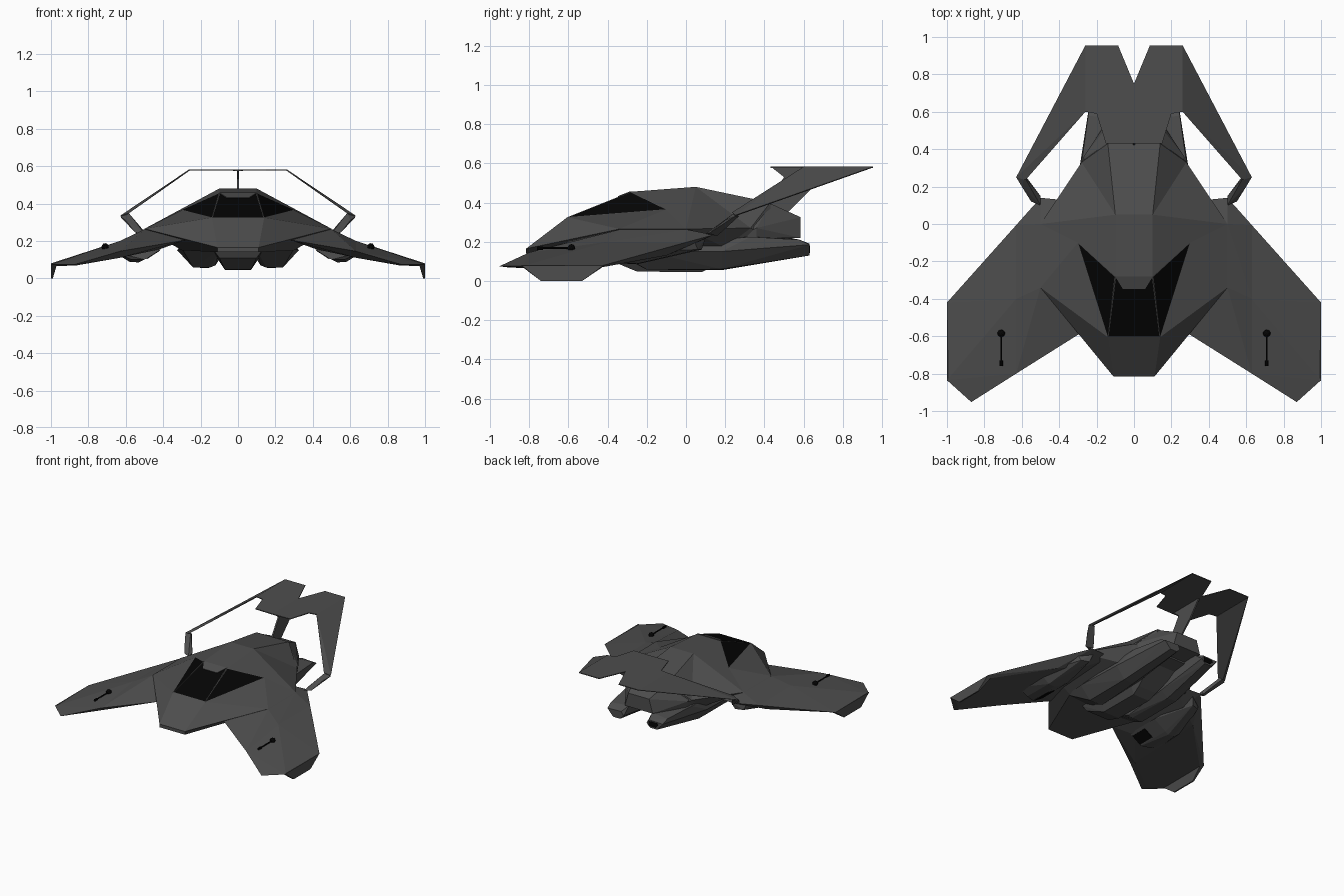
import bpy
import bmesh
import math
from mathutils import Matrix

cube = bpy.data.objects.get("Cube")
if cube:
    bpy.data.objects.remove(cube)


def material(name, value):
    mat = bpy.data.materials.new(name)
    mat.use_nodes = True
    colour = (value, value, value, 1)
    mat.diffuse_color = colour
    mat.node_tree.nodes["Principled BSDF"].inputs["Base Color"].default_value = colour
    return mat


GREY = material("hull_grey", 0.075)
BLACK = material("glass_black", 0.0015)


def finish(name, bm, mirror=False, mats=(GREY,)):
    """Turn a bmesh into an object, optionally mirrored across x."""
    bmesh.ops.recalc_face_normals(bm, faces=bm.faces[:])
    mesh = bpy.data.meshes.new(name)
    bm.to_mesh(mesh)
    bm.free()
    for mat in mats:
        mesh.materials.append(mat)
    obj = bpy.data.objects.new(name, mesh)
    bpy.context.collection.objects.link(obj)
    if mirror:
        mod = obj.modifiers.new("mirror", "MIRROR")
        mod.use_mirror_merge = False
    return obj


def hull(name, points, mirror=True):
    """Faceted convex solid around a few corner points."""
    bm = bmesh.new()
    for p in points:
        bm.verts.new(p)
    bmesh.ops.convex_hull(bm, input=bm.verts[:])
    loose = [v for v in bm.verts if not v.link_faces]
    bmesh.ops.delete(bm, geom=loose, context="VERTS")
    bmesh.ops.dissolve_limit(bm, angle_limit=0.01, verts=bm.verts[:], edges=bm.edges[:])
    return finish(name, bm, mirror)


def plate(name, points, push, mirror=True, mats=(GREY,)):
    """Flat outline pushed along a vector to give it thickness."""
    bm = bmesh.new()
    face = bm.faces.new([bm.verts.new(p) for p in points])
    new = bmesh.ops.extrude_face_region(bm, geom=[face], use_keep_orig=True)["geom"]
    moved = [g for g in new if isinstance(g, bmesh.types.BMVert)]
    bmesh.ops.translate(bm, verts=moved, vec=push)
    return finish(name, bm, mirror, mats)


# Fuselage: named corner points on one side, mirrored while building
corners = {
    "nose_top": (0.11, -0.815, 0.165), "nose_low": (0.11, -0.815, 0.14),
    "screen": (0.14, -0.605, 0.325), "roof": (0.1, -0.28, 0.455),
    "window": (0.3, -0.1, 0.365), "shoulder": (0.5, -0.34, 0.265),
    "hip": (0.5, 0, 0.265), "spine": (0.1, 0.05, 0.48),
    "flank": (0.28, 0.33, 0.27), "tail": (0.14, 0.43, 0.4),
    "tail_low": (0.2, 0.44, 0.2), "belly": (0.3, -0.35, 0.15),
    "belly_rear": (0.28, 0.2, 0.17),
}
side_faces = [
    "nose_top screen shoulder", "screen window shoulder", "screen roof window",
    "roof spine window", "spine hip window", "window hip shoulder",
    "spine flank hip", "spine tail flank", "nose_top shoulder belly nose_low",
    "shoulder hip belly_rear belly", "hip flank belly_rear",
    "flank tail_low belly_rear", "tail tail_low flank",
]
centre_loop = ("nose_low nose_top screen roof spine tail tail_low "
               "belly_rear belly nose_low").split()
bm = bmesh.new()
left = {k: bm.verts.new(p) for k, p in corners.items()}
right = {k: bm.verts.new((-p[0], p[1], p[2])) for k, p in corners.items()}
glass = []
for text in side_faces:
    for verts in (left, right):
        face = bm.faces.new([verts[k] for k in text.split()])
        if text == "screen roof window":
            glass.append(face)
for a, b in zip(centre_loop, centre_loop[1:]):
    face = bm.faces.new([left[a], left[b], right[b], right[a]])
    if (a, b) == ("screen", "roof"):
        glass.append(face)
bmesh.ops.recalc_face_normals(bm, faces=bm.faces[:])
bm.normal_update()
# Canopy glass set inside thin frames
bmesh.ops.inset_individual(bm, faces=glass, thickness=0.006)
for face in glass:
    face.material_index = 1
finish("fuselage", bm, mats=(GREY, BLACK))
plate("canopy_top_frame", [(0.1, -0.28, 0.452), (0.06, -0.345, 0.427),
                           (-0.06, -0.345, 0.427), (-0.1, -0.28, 0.452)],
      (0, -0.002, 0.006), mirror=False)

# Tapering rear body block
hull("rear_body", [(x * s, y, z) for s in (1, -1) for x, y, z in (
    (0.27, 0.2, 0.2), (0.27, 0.36, 0.27), (0.26, 0.36, 0.22), (0.13, 0.43, 0.395),
    (0.09, 0.585, 0.325), (0.12, 0.585, 0.22), (0.15, 0.2, 0.4))], mirror=False)

# Forward-swept wings: thick inner panel and thinner drooping outer panel
hull("inner_wing", [
    (0.28, -0.58, 0.205), (0.63, -0.8, 0.145), (0.63, -0.4, 0.2), (0.63, -0.006, 0.195),
    (0.5, 0.14, 0.235), (0.5, -0.34, 0.262), (0.5, 0, 0.263), (0.3, 0.12, 0.24),
    (0.42, -0.5, 0.155), (0.45, 0, 0.17), (0.63, -0.74, 0.11), (0.63, -0.1, 0.13)])
hull("outer_wing", [
    (0.63, -0.8, 0.145), (0.63, -0.4, 0.2), (0.63, -0.006, 0.195), (0.63, -0.74, 0.11),
    (0.63, -0.1, 0.13), (0.87, -0.952, 0.075), (1, -0.835, 0.075), (1, -0.42, 0.08),
    (0.87, -0.9, 0.068), (0.99, -0.8, 0.066), (0.99, -0.45, 0.066)])
hull("wing_tip_fin", [
    (1, -0.84, 0.08), (1, -0.42, 0.08), (0.97, -0.83, 0.068), (0.97, -0.43, 0.068),
    (1, -0.74, 0), (1, -0.53, 0), (0.99, -0.74, 0), (0.99, -0.53, 0)])

# Pods under the wings with a dark panel on the inboard slope
hull("wing_pod", [
    (0.4, -0.52, 0.165), (0.5, -0.52, 0.1), (0.57, -0.5, 0.1), (0.66, -0.5, 0.14),
    (0.4, -0.25, 0.165), (0.5, -0.25, 0.1), (0.53, -0.25, 0.085), (0.58, -0.25, 0.088),
    (0.66, -0.25, 0.15), (0.46, 0.1, 0.22), (0.48, 0.08, 0.16), (0.54, 0.06, 0.16),
    (0.56, 0.04, 0.21)])
plate("pod_intake_panel", [
    (0.42, -0.515, 0.152), (0.49, -0.515, 0.1065), (0.49, -0.38, 0.1065),
    (0.42, -0.38, 0.152)], (-0.003, 0, -0.004), mats=(BLACK,))

# Ventral keel pod and the two engine pods
hull("keel_pod", [(x * s, y, z) for s in (1, -1) for x, y, z in (
    (0.13, -0.42, 0.15), (0.1, -0.4, 0.11), (0.07, -0.25, 0.048), (0.12, -0.22, 0.12),
    (0.07, 0.08, 0.045), (0.12, 0.1, 0.12), (0.08, 0.15, 0.08), (0.12, 0.35, 0.2))],
    mirror=False)
hull("engine_pod", [
    (0.1, -0.38, 0.15), (0.3, -0.38, 0.16), (0.12, -0.2, 0.07), (0.15, -0.2, 0.058),
    (0.24, -0.2, 0.058), (0.325, -0.2, 0.15), (0.29, -0.2, 0.18),
    (0.1, 0.18, 0.1), (0.16, 0.18, 0.055), (0.24, 0.18, 0.06), (0.31, 0.18, 0.15),
    (0.28, 0.33, 0.225), (0.1, 0.2, 0.225), (0.245, 0.58, 0.21), (0.1, 0.56, 0.215),
    (0.1, 0.63, 0.16), (0.13, 0.63, 0.13), (0.19, 0.63, 0.13),
    (0.24, 0.63, 0.185), (0.12, 0.63, 0.19)])
plate("engine_nozzle", [
    (-0.12, 0.629, 0.142), (-0.18, 0.629, 0.142), (-0.2, 0.629, 0.165),
    (-0.19, 0.629, 0.18), (-0.12, 0.629, 0.18)], (0, 0.004, 0),
    mirror=False, mats=(BLACK,))

# Tail arch: notched top plate, sloping arms, struts and centre fin
plate("tail_plate", [
    (0, 0.43, 0.575), (0.15, 0.43, 0.577), (0.2, 0.59, 0.577), (0.26, 0.6, 0.577),
    (0.26, 0.955, 0.577), (0.085, 0.955, 0.577), (0, 0.75, 0.575)], (0, 0, 0.006))
hull("tail_arm", [
    (0.26, 0.6, 0.583), (0.26, 0.955, 0.583), (0.63, 0.25, 0.335), (0.58, 0.235, 0.35),
    (0.26, 0.6, 0.575), (0.26, 0.95, 0.577), (0.61, 0.25, 0.33)])
hull("tail_strut", [
    (0.63, 0.25, 0.33), (0.585, 0.25, 0.35), (0.6, 0.2, 0.31), (0.59, 0.27, 0.33),
    (0.5, 0.15, 0.25), (0.5, 0.1, 0.24), (0.55, 0.12, 0.245), (0.51, 0.16, 0.23)])
plate("centre_fin", [
    (-0.006, 0.42, 0.4), (-0.006, 0.5, 0.53), (-0.006, 0.44, 0.577),
    (-0.006, 0.72, 0.577), (-0.006, 0.63, 0.46), (-0.006, 0.52, 0.35)],
    (0.012, 0, 0), mirror=False)

# Wing guns: ball mount, barrel and muzzle
bm = bmesh.new()
bmesh.ops.create_icosphere(bm, subdivisions=2, radius=0.02,
                           matrix=Matrix.Translation((0.71, -0.585, 0.168)))
for radius, length, y in ((0.005, 0.17, -0.67), (0.009, 0.03, -0.745)):
    bmesh.ops.create_cone(
        bm, cap_ends=True, segments=8, radius1=radius, radius2=radius, depth=length,
        matrix=Matrix.Translation((0.71, y, 0.168)) @ Matrix.Rotation(math.pi / 2, 4, "X"))
finish("wing_gun", bm, mirror=True, mats=(BLACK,))
